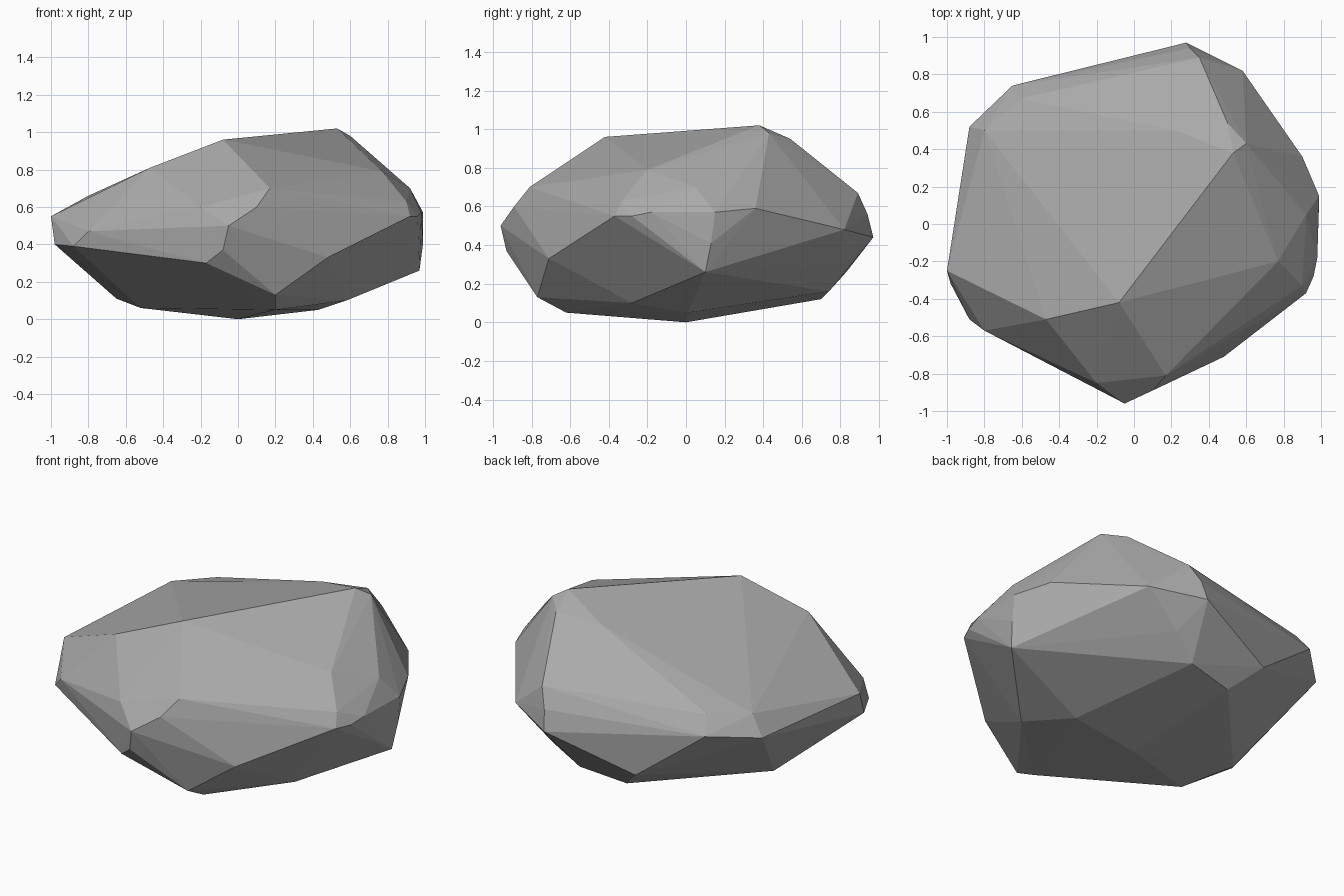
import bpy
import bmesh
from mathutils import Vector

if "Cube" in bpy.data.objects:
    bpy.data.objects.remove(bpy.data.objects["Cube"], do_unlink=True)


def make_material(name, colour):
    material = bpy.data.materials.new(name)
    material.use_nodes = True
    material.diffuse_color = colour
    material.node_tree.nodes["Principled BSDF"].inputs["Base Color"].default_value = colour
    return material


def faceted_stone(name, corner_groups, material):
    """Wrap a tight, flat-shaded skin around the chipped corners of a stone."""
    bm = bmesh.new()
    for group in corner_groups:
        for corner in group:
            bm.verts.new(Vector(corner) / 100)
    result = bmesh.ops.convex_hull(bm, input=bm.verts)
    # Corners buried inside the skin are not part of the surface
    buried = [item for item in result["geom_interior"] if isinstance(item, bmesh.types.BMVert)]
    bmesh.ops.delete(bm, geom=buried, context="VERTS")
    bmesh.ops.recalc_face_normals(bm, faces=bm.faces)
    mesh = bpy.data.meshes.new(name)
    bm.to_mesh(mesh)
    bm.free()
    mesh.materials.append(material)
    stone = bpy.data.objects.new(name, mesh)
    bpy.context.scene.collection.objects.link(stone)
    return stone


# Corner positions in hundredths of a unit, grouped by region of the stone
crown = [(53, 38, 102), (60, 43, 98), (50, 54, 95), (22, 50, 93),
         (-8, -42, 96), (-47, -51, 81), (-47, -54, 77)]

front_nose = [(-5, -96, 50), (-20, -85, 60), (10, -89, 60), (17, -81, 70),
              (-8, -93, 37), (-17, -88, 30), (48, -71, 33), (20, -77, 13)]

left_flank = [(77, -20, 79), (92, -37, 55), (96, -28, 55), (90, -33, 63),
              (98, -18, 57), (99, 13, 41), (99, 15, 57), (90, 36, 59),
              (92, 5, 70), (97, 10, 26), (76, 31, 26)]

back_edge = [(28, 97, 44), (30, 94, 56), (35, 89, 67), (58, 82, 48),
             (-24, 83, 26), (35, 79, 29), (-65, 74, 57), (-61, 67, 67)]

right_flank = [(-80, 50, 66), (-88, 52, 54), (-100, -25, 55),
               (-98, -32, 40), (-88, -51, 39), (-80, -57, 47)]

underside = [(0, 0, 0), (20, -62, 5), (43, 1, 5), (58, -28, 10),
             (-52, -21, 6), (-65, 8, 11), (-9, 70, 12), (20, 74, 16)]

stone_grey = make_material("stone grey", (0.4, 0.4, 0.4, 1.0))
faceted_stone("boulder",
              (crown, front_nose, left_flank, back_edge, right_flank, underside),
              stone_grey)
